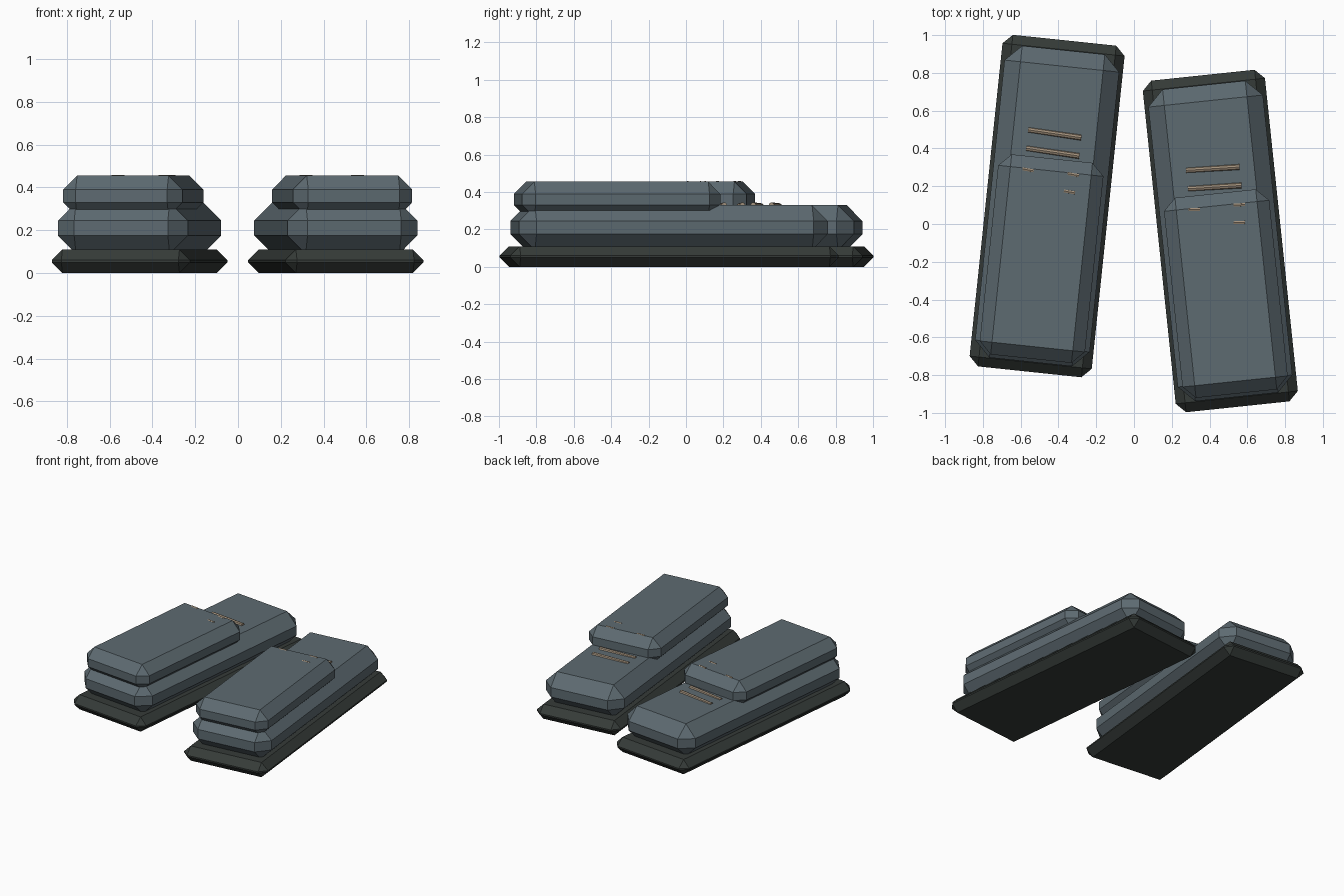
import bpy, bmesh, math
from mathutils import Matrix, Vector

old = bpy.data.objects.get("Cube")
if old:
    bpy.data.objects.remove(old, do_unlink=True)


def material(name, rgb):
    m = bpy.data.materials.new(name)
    m.use_nodes = True
    m.diffuse_color = (*rgb, 1)
    m.node_tree.nodes["Principled BSDF"].inputs["Base Color"].default_value = (*rgb, 1)
    return m


SLATE = material("slate_leather", (0.11, 0.145, 0.165))
RUBBER = material("dark_rubber", (0.036, 0.044, 0.040))
TAN = material("tan_lace", (0.36, 0.28, 0.20))


def finish(bm, name, mat, frame):
    """Place the mesh in the frame of its shoe."""
    bmesh.ops.recalc_face_normals(bm, faces=bm.faces)
    mesh = bpy.data.meshes.new(name)
    bm.to_mesh(mesh)
    bm.free()
    mesh.materials.append(mat)
    obj = bpy.data.objects.new(name, mesh)
    obj.matrix_world = frame
    bpy.context.collection.objects.link(obj)


def chamfered_box(name, mat, frame, width, length, y, bottom, top, chamfer):
    bm = bmesh.new()
    bmesh.ops.create_cube(bm, size=1)
    bmesh.ops.scale(bm, vec=(width, length, top - bottom), verts=bm.verts)
    bmesh.ops.translate(bm, vec=(0, y, (top + bottom) / 2), verts=bm.verts)
    bmesh.ops.bevel(bm, geom=bm.edges[:], offset=chamfer, segments=1,
                    profile=0.5, affect='EDGES')
    finish(bm, name, mat, frame)


def lace(name, frame, start, end, radius):
    a, b = Vector(start), Vector(end)
    turn = (b - a).to_track_quat('Z', 'Y').to_matrix().to_4x4()
    bm = bmesh.new()
    bmesh.ops.create_cone(bm, cap_ends=True, segments=8, radius1=radius, radius2=radius,
                          depth=(b - a).length, matrix=Matrix.Translation((a + b) / 2) @ turn)
    finish(bm, name, TAN, frame)


for side, x, y, angle in (("right", -0.46, 0.095, -6), ("left", 0.457, -0.09, 6)):
    frame = Matrix.Translation((x, y, 0)) @ Matrix.Rotation(math.radians(angle), 4, 'Z')

    # Sole, shoe body and raised upper
    chamfered_box(side + "_sole", RUBBER, frame, 0.65, 1.765, 0, 0, 0.11, 0.05)
    chamfered_box(side + "_body", SLATE, frame, 0.61, 1.66, 0, 0.09, 0.33, 0.085)
    chamfered_box(side + "_upper", SLATE, frame, 0.56, 1.065, -0.28, 0.265, 0.455, 0.065)

    # Laces across the instep, half sunk into the body
    for i, ly in enumerate((0.385, 0.287)):
        lace(f"{side}_lace_{i + 1}", frame, (-0.142, ly + 0.006, 0.325),
             (0.142, ly - 0.006, 0.33), 0.015)

    # Lace ends that just break through the upper
    for i, (lx, ly) in enumerate(((-0.12, 0.18), (0.12, 0.18), (0.11, 0.087))):
        lace(f"{side}_lace_end_{i + 1}", frame, (lx - 0.03, ly + 0.002, 0.447),
             (lx + 0.03, ly - 0.002, 0.448), 0.011)
